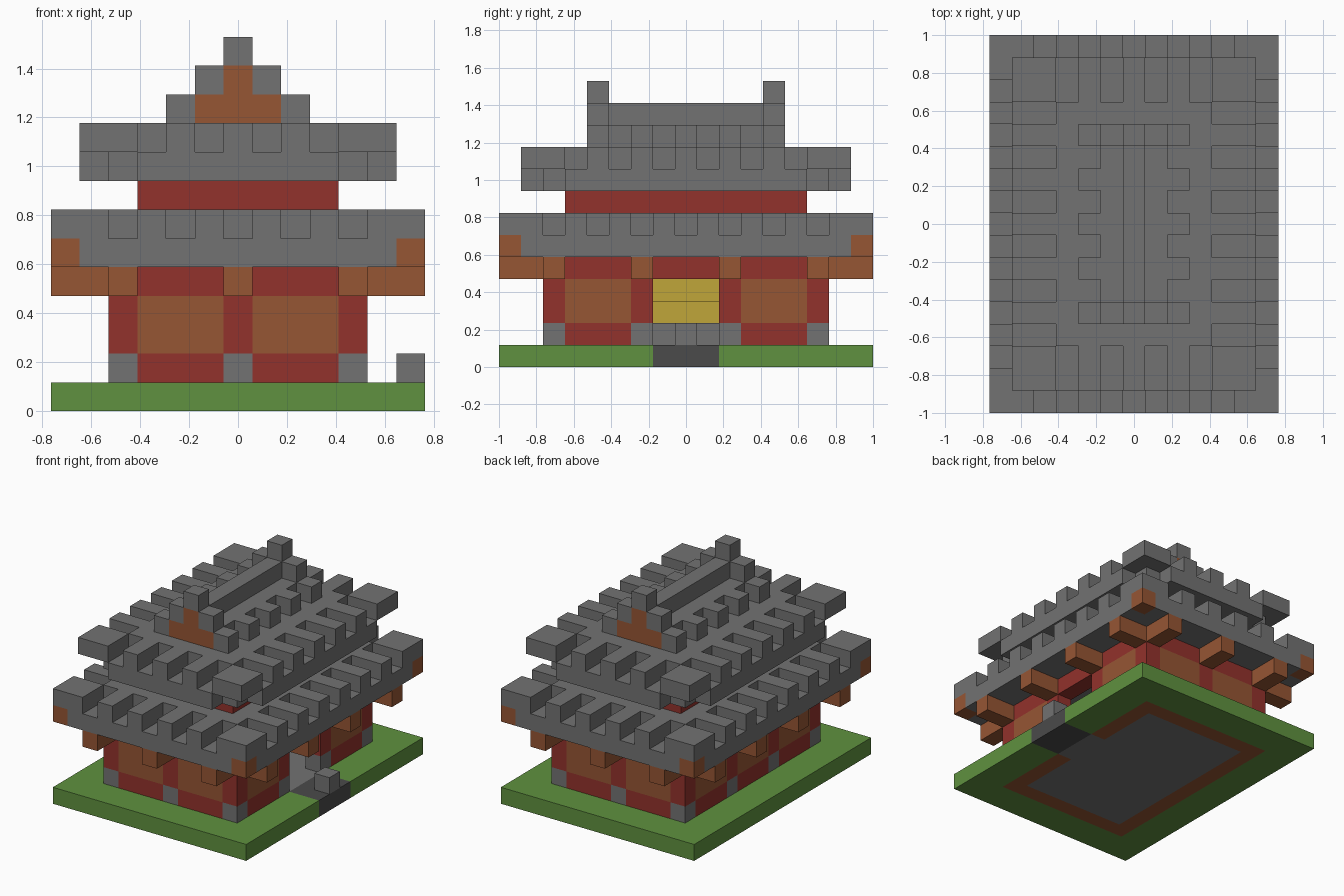
import bpy, bmesh
from mathutils import Vector

cube = bpy.data.objects.get("Cube")
if cube:
    bpy.data.objects.remove(cube, do_unlink=True)

UNIT = 2 / 17  # side of one building block


def material(name, r, g, b):
    m = bpy.data.materials.new(name)
    m.use_nodes = True
    m.diffuse_color = (r, g, b, 1)
    m.node_tree.nodes["Principled BSDF"].inputs["Base Color"].default_value = (r, g, b, 1)
    return m


GREY = material("roof grey", .17, .17, .17)
DARK = material("path dark grey", .07, .07, .07)
GREEN = material("grass green", .115, .285, .05)
RED = material("wall red", .29, .032, .025)
BROWN = material("timber brown", .305, .092, .034)
YELLOW = material("altar yellow", .53, .38, .042)


def box(x0, x1, y0, y1, z0, z1):
    """Set of grid cells, both ends included."""
    return {(x, y, z) for x in range(x0, x1 + 1)
            for y in range(y0, y1 + 1) for z in range(z0, z1 + 1)}


def slab(hx, hy, z):
    return box(-hx, hx, -hy, hy, z, z)


def mirror(cells):
    """Repeat cells across both the x and y centre planes."""
    return {(sx * x, sy * y, z) for x, y, z in cells for sx in (-1, 1) for sy in (-1, 1)}


def build(name, mat, cells):
    """Make one object from the outer skin of a group of cells."""
    bm = bmesh.new()
    for cell in cells:
        centre = Vector(cell) + Vector((0, 0, .5))
        for axis in range(3):
            for sign in (-1, 1):
                near = list(cell)
                near[axis] += sign
                if tuple(near) in cells:
                    continue
                n, u, v = Vector(), Vector(), Vector()
                n[axis] = sign / 2
                u[(axis + 1) % 3] = .5
                v[(axis + 2) % 3] = sign / 2
                corners = (-u - v, u - v, u + v, v - u)
                bm.faces.new([bm.verts.new((centre + n + c) * UNIT) for c in corners])
    bmesh.ops.remove_doubles(bm, verts=bm.verts[:], dist=.001)
    bmesh.ops.dissolve_limit(bm, angle_limit=.01, verts=bm.verts[:], edges=bm.edges[:])
    mesh = bpy.data.meshes.new(name)
    bm.to_mesh(mesh)
    bm.free()
    mesh.materials.append(mat)
    obj = bpy.data.objects.new(name, mesh)
    bpy.context.collection.objects.link(obj)


# Ground: lawn around the building, sill under the walls, floor and path
house = slab(4, 6, 0)
path = box(5, 6, -1, 1, 0, 0)
floor = slab(3, 5, 0) | box(4, 4, -1, 1, 0, 0)
build("lawn", GREEN, slab(6, 8, 0) - house - path)
build("path", DARK, path)
build("floor", GREY, floor)
build("wall_sill", BROWN, house - floor)
build("path_stone", GREY, box(6, 6, 0, 0, 1, 1))

# Posts stand at the corners and between the bays
posts = mirror({(4, 6, 0), (0, 6, 0), (4, 2, 0)})


def raise_to(cells, *levels):
    return {(x, y, z) for x, y, _ in cells for z in levels}


bays = house - slab(3, 5, 0) - posts
doorway = box(4, 4, -1, 1, 0, 0)
build("post_feet", GREY, raise_to(posts, 1))
build("posts", RED, raise_to(posts, 2, 3))
build("lower_walls", RED, raise_to(bays - doorway, 1))
build("windows", BROWN, raise_to(bays - doorway, 2, 3))
build("lintels", RED, raise_to(bays, 4))

# Brackets reach from each post out under the eaves
brackets = mirror(box(4, 4, 6, 8, 4, 4) | box(0, 0, 6, 8, 4, 4)
                  | box(4, 6, 6, 6, 4, 4) | box(4, 6, 2, 2, 4, 4))
build("brackets", BROWN, brackets)

# Stepped altar facing the doorway
build("altar_base", GREY, box(-3, 0, -1, 1, 1, 1))
build("altar", YELLOW, box(-3, -1, -1, 1, 2, 2) | box(-3, -2, -1, 1, 3, 3))


def tile_layer(cx, cy, z):
    """Roof core with tile ribs two blocks long and square corner blocks."""
    cells = slab(cx, cy, z) | mirror(box(cx + 1, cx + 2, cy + 1, cy + 2, z, z))
    for x in range(1 - cx, cx, 2):
        cells |= box(x, x, -cy - 2, cy + 2, z, z)
    for y in range(1 - cy, cy, 2):
        cells |= box(-cx - 2, cx + 2, y, y, z, z)
    return cells


# Lower roof with timber corner ends
corner_ends = mirror({(6, 8, 5)})
build("lower_roof", GREY, (slab(6, 8, 5) - corner_ends) | tile_layer(4, 6, 6))
build("roof_corner_ends", BROWN, corner_ends)

# Upper storey wall and upper roof, stepped in beneath its corners
build("upper_wall", RED, slab(3, 5, 7))
eave = {(x, y, z) for x, y, z in slab(5, 7, 8)
        if max(0, abs(x) - 3) + max(0, abs(y) - 5) <= 2}
build("upper_roof", GREY, eave | tile_layer(3, 5, 9))

# Ridge with ribs, timber gables and end finials
gables = mirror(box(0, 1, 4, 4, 10, 10) | {(0, 4, 11)})
ridge = slab(1, 4, 10) | slab(0, 4, 11)
for y in range(-4, 5, 2):
    ridge |= box(-2, 2, y, y, 10, 10)
ridge |= mirror({(1, 4, 11), (0, 4, 12)})
build("ridge", GREY, ridge - gables)
build("gables", BROWN, gables)
